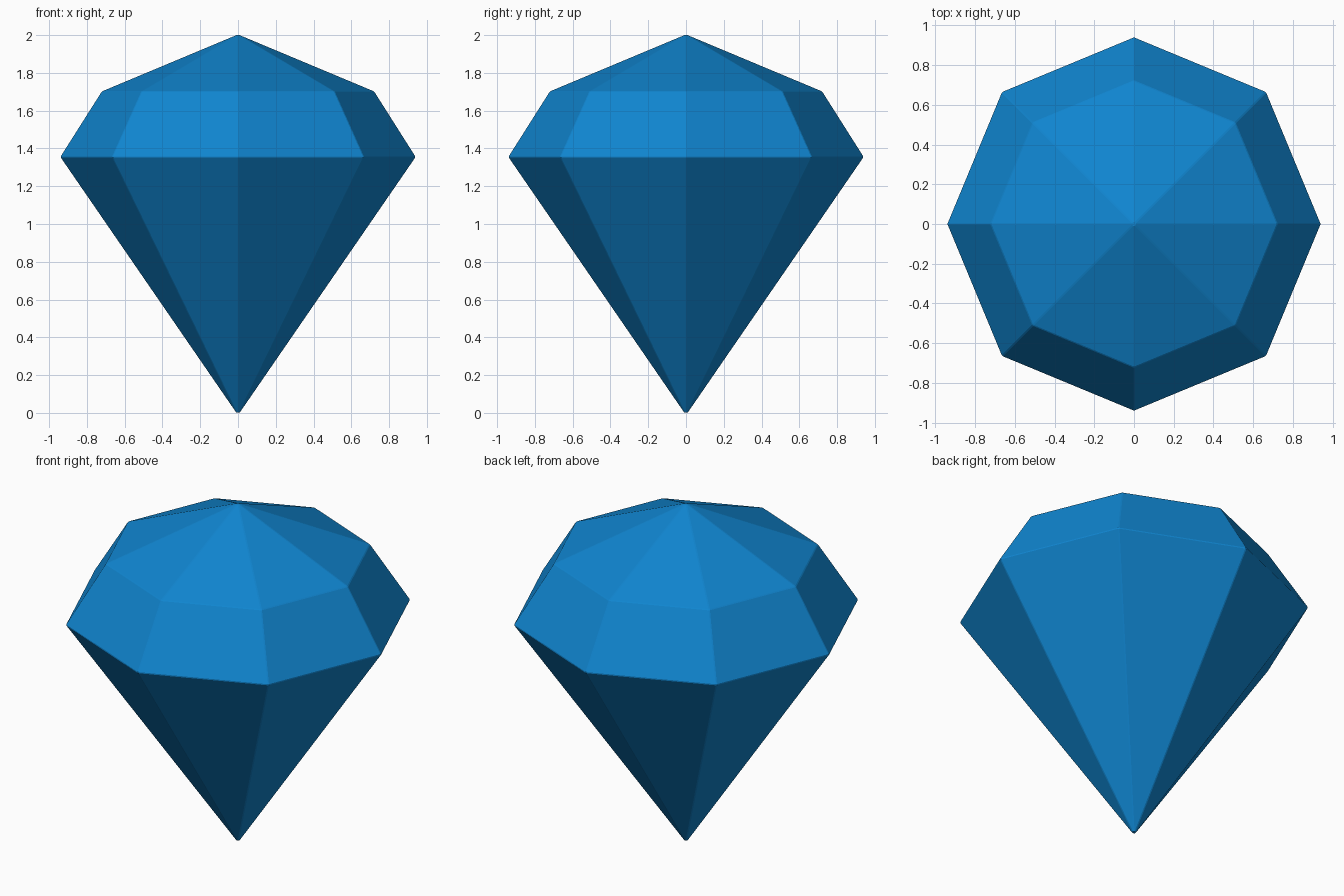
import bpy
import bmesh
from math import cos, sin, tau

cube = bpy.data.objects.get("Cube")
if cube:
    bpy.data.objects.remove(cube, do_unlink=True)

SIDES = 8

# Gem colour
blue = bpy.data.materials.new("sapphire_blue")
blue.use_nodes = True
colour = (0.005, 0.235, 0.63, 1)
blue.diffuse_color = colour
blue.node_tree.nodes["Principled BSDF"].inputs["Base Color"].default_value = colour

bm = bmesh.new()


def ring(radius, z):
    """Eight-sided ring of vertices with corners on the axes."""
    return [bm.verts.new((radius * cos(tau * i / SIDES), radius * sin(tau * i / SIDES), z))
            for i in range(SIDES)]


# Bottom point, widest girdle, crown shoulder and top point
tip = bm.verts.new((0, 0, -0.014))
girdle = ring(0.942, 1.355)
shoulder = ring(0.722, 1.702)
apex = bm.verts.new((0, 0, 2.004))

# Pavilion, crown and table facets
for i in range(SIDES):
    j = (i + 1) % SIDES
    bm.faces.new((tip, girdle[j], girdle[i]))
    bm.faces.new((girdle[i], girdle[j], shoulder[j], shoulder[i]))
    bm.faces.new((shoulder[i], shoulder[j], apex))
bmesh.ops.recalc_face_normals(bm, faces=bm.faces)

mesh = bpy.data.meshes.new("gem")
bm.to_mesh(mesh)
bm.free()
mesh.materials.append(blue)
gem = bpy.data.objects.new("gem", mesh)
bpy.context.collection.objects.link(gem)

# Fine polished edges
bevel = gem.modifiers.new("polished_edges", "BEVEL")
bevel.width = 0.004
bevel.segments = 1
bevel.limit_method = "NONE"
